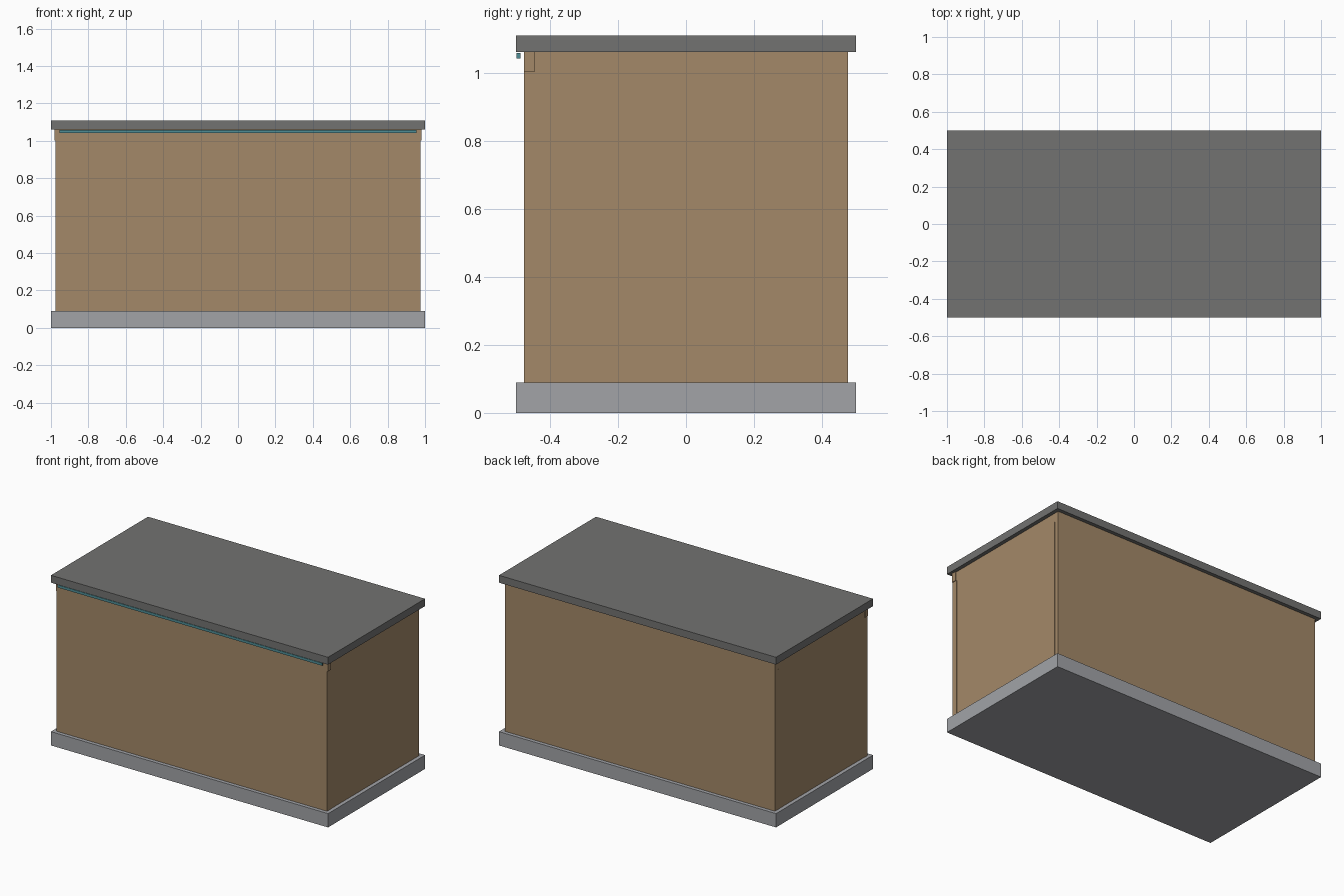
import bpy

if "Cube" in bpy.data.objects:
    bpy.data.objects.remove(bpy.data.objects["Cube"])


def material(name, color):
    m = bpy.data.materials.new(name)
    m.diffuse_color = (*color, 1)
    m.use_nodes = True
    m.node_tree.nodes["Principled BSDF"].inputs["Base Color"].default_value = m.diffuse_color
    return m


def box(name, x, y, z, mat=None):
    """Axis-aligned box from (min, max) ranges."""
    bpy.ops.mesh.primitive_cube_add(
        size=1, location=[(a + b) / 2 for a, b in (x, y, z)])
    o = bpy.context.object
    o.name = name
    o.scale = [b - a for a, b in (x, y, z)]
    bpy.ops.object.transform_apply(location=False, rotation=False, scale=True)
    if mat:
        o.data.materials.append(mat)
    return o


wood = material("wood", (0.37, 0.25, 0.14))
dark = material("dark_roof", (0.17, 0.17, 0.165))
teal = material("teal_strip", (0.08, 0.27, 0.30))
stone = material("stone", (0.36, 0.37, 0.39))

# Plinth and flat roof slab
BASE, TOP = 0.09, 1.062
box("base_slab", (-1, 1), (-0.5, 0.5), (0, BASE), stone)
box("roof_slab", (-1, 1), (-0.5, 0.5), (TOP, 1.11), dark)

# Front panel with a slightly wider header, and the back wall
box("front_panel", (-0.977, 0.977), (-0.476, -0.446), (BASE, 1.003), wood)
box("front_header", (-0.982, 0.982), (-0.476, -0.446), (1.003, TOP), wood)
box("back_wall", (-0.945, 0.945), (0.446, 0.476), (BASE, TOP), wood)

# Side walls with thin vertical seam trims near both corners
for side, s in (("left", -1), ("right", 1)):
    box(f"{side}_wall", sorted((s * 0.945, s * 0.975)), (-0.446, 0.476),
        (BASE, TOP), wood)
    for end, y in (("front", -0.443), ("back", 0.443)):
        box(f"{side}_{end}_seam_trim", sorted((s * 0.97, s * 0.977)),
            (y - 0.003, y + 0.003), (BASE, 1.003), wood)

# Thin strip hanging under the front roof edge
box("front_light_strip", (-0.955, 0.955), (-0.498, -0.486), (1.042, 1.059), teal)
